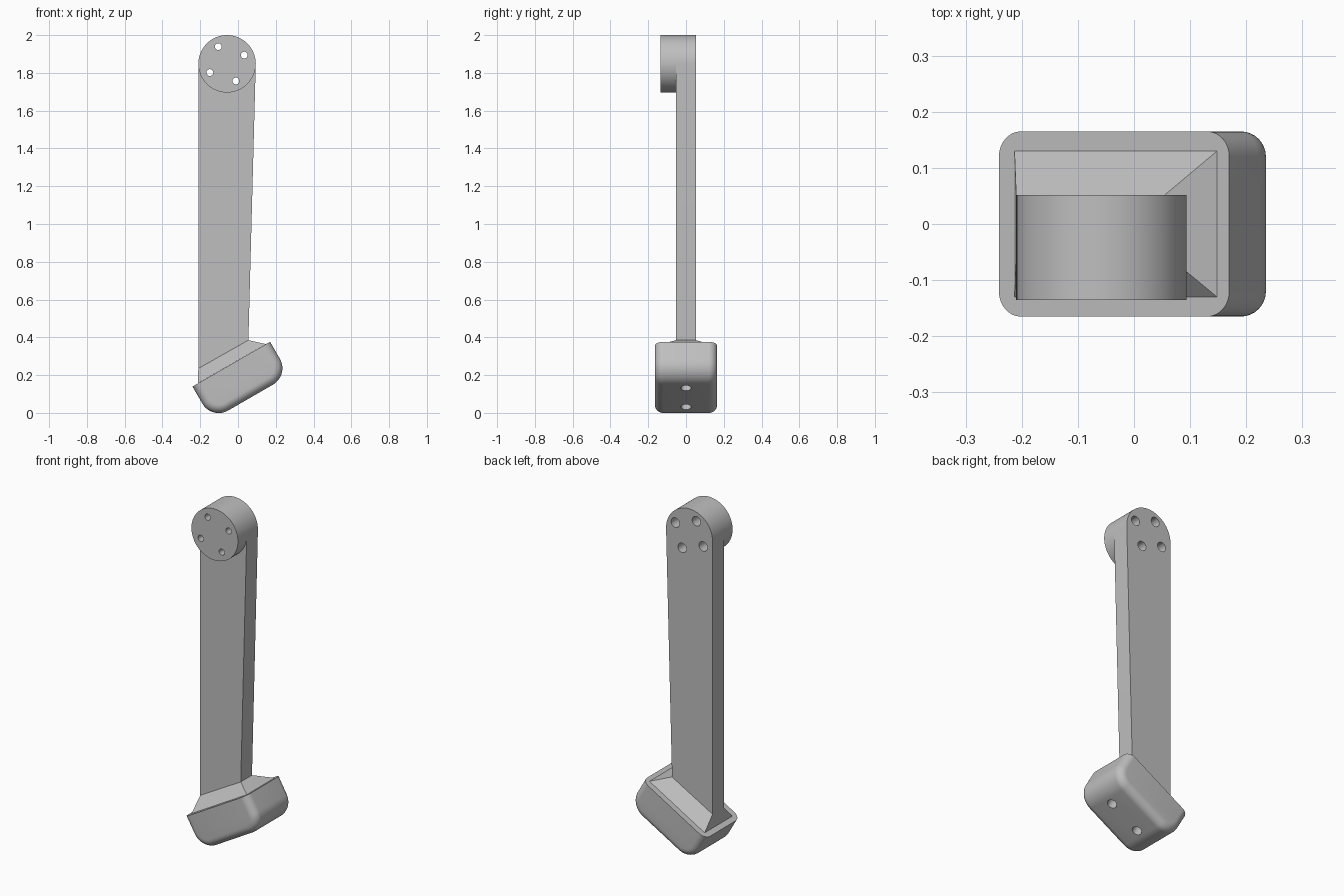
import bpy, bmesh
from math import sin, cos, pi, radians
from mathutils import Vector, Matrix

if "Cube" in bpy.data.objects:
    bpy.data.objects.remove(bpy.data.objects["Cube"])

grey = bpy.data.materials.new("plain grey")
grey.use_nodes = True
grey.diffuse_color = (0.52, 0.52, 0.52, 1)
grey.node_tree.nodes["Principled BSDF"].inputs["Base Color"].default_value = grey.diffuse_color


def finish(name, bm):
    bmesh.ops.recalc_face_normals(bm, faces=bm.faces)
    mesh = bpy.data.meshes.new(name)
    bm.to_mesh(mesh)
    bm.free()
    mesh.materials.append(grey)
    ob = bpy.data.objects.new(name, mesh)
    bpy.context.scene.collection.objects.link(ob)
    return ob


def smooth(ob):
    ob.data.shade_smooth()
    ob.data.set_sharp_from_angle(angle=radians(30))


def arc(cx, cz, r, start, end, n):
    angles = [radians(start + (end - start) * i / n) for i in range(n + 1)]
    return [(cx + r * cos(a), cz + r * sin(a)) for a in angles]


def prism(points, y0, y1):
    """Extrude an x-z outline from y0 to y1."""
    bm = bmesh.new()
    face = bm.faces.new([bm.verts.new((x, y0, z)) for x, z in points])
    new = bmesh.ops.extrude_face_region(bm, geom=[face])["geom"]
    verts = [v for v in new if isinstance(v, bmesh.types.BMVert)]
    bmesh.ops.translate(bm, verts=verts, vec=(0, y1 - y0, 0))
    return bm


def rod(bm, start, end, r):
    """Add a closed cylinder between two points."""
    start, end = Vector(start), Vector(end)
    axis = end - start
    turn = axis.to_track_quat('Z', 'Y').to_matrix().to_4x4()
    bmesh.ops.create_cone(bm, cap_ends=True, segments=32, radius1=r, radius2=r,
                          depth=axis.length,
                          matrix=Matrix.Translation((start + end) / 2) @ turn)


def cut(ob, cutters):
    for bm in cutters:
        tool = finish("hole_cutter", bm)
        tool.hide_render = True
        mod = ob.modifiers.new("holes", 'BOOLEAN')
        mod.operation, mod.solver, mod.object = 'DIFFERENCE', 'EXACT', tool
        graph = bpy.context.evaluated_depsgraph_get()
        ob.data = bpy.data.meshes.new_from_object(ob.evaluated_get(graph))
        ob.modifiers.clear()
        bpy.data.objects.remove(tool)


# Shared dimensions
HUB_X, HUB_Z, HUB_R = -0.058, 1.848, 0.152
BACK, FRONT, HUB_FRONT = 0.052, -0.053, -0.135
ARM_LOW, ARM_HIGH = (-0.21, 0.235), (0.055, 0.385)

# Arm: tapered bar with a round top
arm = finish("arm", prism([ARM_LOW, ARM_HIGH] + arc(HUB_X, HUB_Z, HUB_R, 0, 180, 40),
                          FRONT, BACK))

# Hub: round boss on the front of the arm
hub = finish("hub", prism(arc(HUB_X, HUB_Z, HUB_R, 0, 355.5, 79), HUB_FRONT, FRONT))

# Four screw holes, wider through the arm than through the hub
wide, narrow = bmesh.new(), bmesh.new()
for i in range(4):
    a = radians(27 + 90 * i)
    x, z = HUB_X + 0.102 * cos(a), HUB_Z + 0.102 * sin(a)
    rod(wide, (x, FRONT - 0.02, z), (x, BACK + 0.02, z), 0.028)
    rod(narrow, (x, HUB_FRONT - 0.02, z), (x, FRONT + 0.02, z), 0.018)
cut(arm, [wide])
cut(hub, [narrow])

# Foot: tilted block, rounded below, flat on top
tilt = radians(30)
along = Vector((cos(tilt), 0, sin(tilt)))
up = Vector((-sin(tilt), 0, cos(tilt)))
origin = Vector((0.0165, 0, 0.1677))
HALF, R, TOP = 0.137, 0.1, 0.104
outline = ([(-HALF - R, TOP)] + arc(-HALF, 0, R, 180, 270, 14)
           + arc(HALF, 0, R, 270, 360, 14) + [(HALF + R, TOP)])
bm = prism(outline, -0.165, 0.165)
rim = [e for e in bm.edges
       if abs(e.verts[0].co.y - e.verts[1].co.y) < 1e-5
       and not all(v.co.z > TOP - 1e-4 for v in e.verts)]
bmesh.ops.bevel(bm, geom=rim, offset=0.045, segments=8, profile=0.5, affect='EDGES')
bmesh.ops.transform(bm, verts=bm.verts,
                    matrix=Matrix.Translation(origin) @ Matrix.Rotation(-tilt, 4, 'Y'))
foot = finish("foot", bm)

# Two blind holes in the sole
soles = bmesh.new()
for side in (-0.1, 0.1):
    p = origin + along * side
    rod(soles, p - up * (R + 0.03), p, 0.027)
cut(foot, [soles])

# Flared collar between foot and arm
bm = bmesh.new()
low = [(-0.213, 0.156), (0.148, 0.364)]
rings = []
for (a, b), y0, y1 in ((low, -0.13, 0.13), ((ARM_LOW, ARM_HIGH), FRONT, BACK)):
    rings.append([bm.verts.new((p[0], y, p[1]))
                  for p, y in ((a, y0), (b, y0), (b, y1), (a, y1))])
for i in range(4):
    j = (i + 1) % 4
    bm.faces.new((rings[0][i], rings[0][j], rings[1][j], rings[1][i]))
for ring in rings:
    bm.faces.new(ring)
collar = finish("collar", bm)

for ob in (arm, hub, foot):
    smooth(ob)
